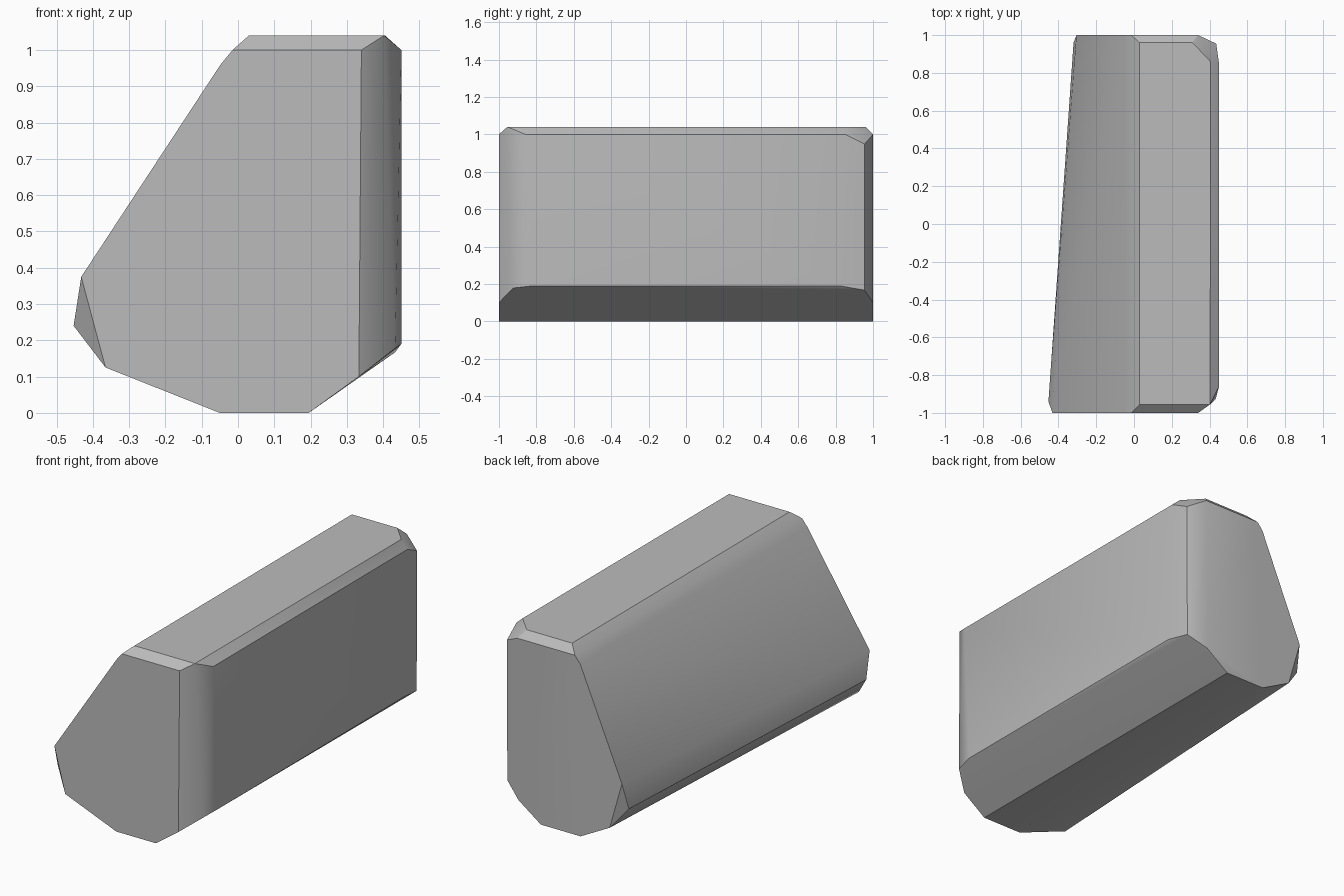
import bpy
import bmesh
import math

cube = bpy.data.objects.get("Cube")
if cube:
    bpy.data.objects.remove(cube, do_unlink=True)


def flat_material(name, value):
    material = bpy.data.materials.new(name)
    material.use_nodes = True
    colour = (value, value, value, 1)
    material.diffuse_color = colour
    shader = next(n for n in material.node_tree.nodes if n.type == "BSDF_PRINCIPLED")
    shader.inputs["Base Color"].default_value = colour
    return material


def end_profile(y, left_side):
    """Flat end face: shared right side plus its own left outline (x, z)."""
    shared = [(-.05, 0), (.195, 0), (.333, .1), (.34, 1), (-.015, 1), (-.048, .96)]
    return [(x, y, z) for x, z in shared + left_side]


def add_hull(name, points, material):
    """Wrap the outline points in a closed faceted shell."""
    bm = bmesh.new()
    for point in points:
        bm.verts.new(point)
    hull = bmesh.ops.convex_hull(bm, input=bm.verts[:])
    loose = [v for v in bm.verts if not v.link_faces]
    bmesh.ops.delete(bm, geom=loose, context="VERTS")
    bmesh.ops.dissolve_limit(bm, angle_limit=math.radians(1.5),
                             verts=bm.verts[:], edges=bm.edges[:])
    bmesh.ops.recalc_face_normals(bm, faces=bm.faces[:])
    mesh = bpy.data.meshes.new(name)
    bm.to_mesh(mesh)
    bm.free()
    mesh.materials.append(material)
    block = bpy.data.objects.new(name, mesh)
    bpy.context.collection.objects.link(block)
    return block


# Flat ends, the back one tapering in on its sloping side
front_end = end_profile(-1, [(-.432, .375), (-.365, .125)])
back_end = end_profile(1, [(-.305, .36), (-.23, .096)])

# Narrow top face with one clipped corner at the back
top_face = [(.03, -.955, 1.04), (.403, -.955, 1.04), (.405, .86, 1.04),
            (.31, .96, 1.04), (.03, .96, 1.04)]

# Upright side face and the rounded corner columns beside it
side_face = [(.45, -.86, 1), (.45, .85, 1), (.45, -.82, .19), (.45, .82, .19)]
corner_columns = [(.433, -.925, .178), (.433, .955, .167), (.435, .955, .948)]

# Outermost low ridge on the sloping side
low_ridge = [(-.453, -.94, .24), (-.32, .96, .21)]

stone = flat_material("stone grey", .5)
block = add_hull("stone_block", front_end + back_end + top_face + side_face
                 + corner_columns + low_ridge, stone)

# Soft shading across shallow bevels, crisp main edges
bpy.ops.object.select_all(action="DESELECT")
block.select_set(True)
bpy.context.view_layer.objects.active = block
bpy.ops.object.shade_smooth_by_angle(angle=math.radians(30))
